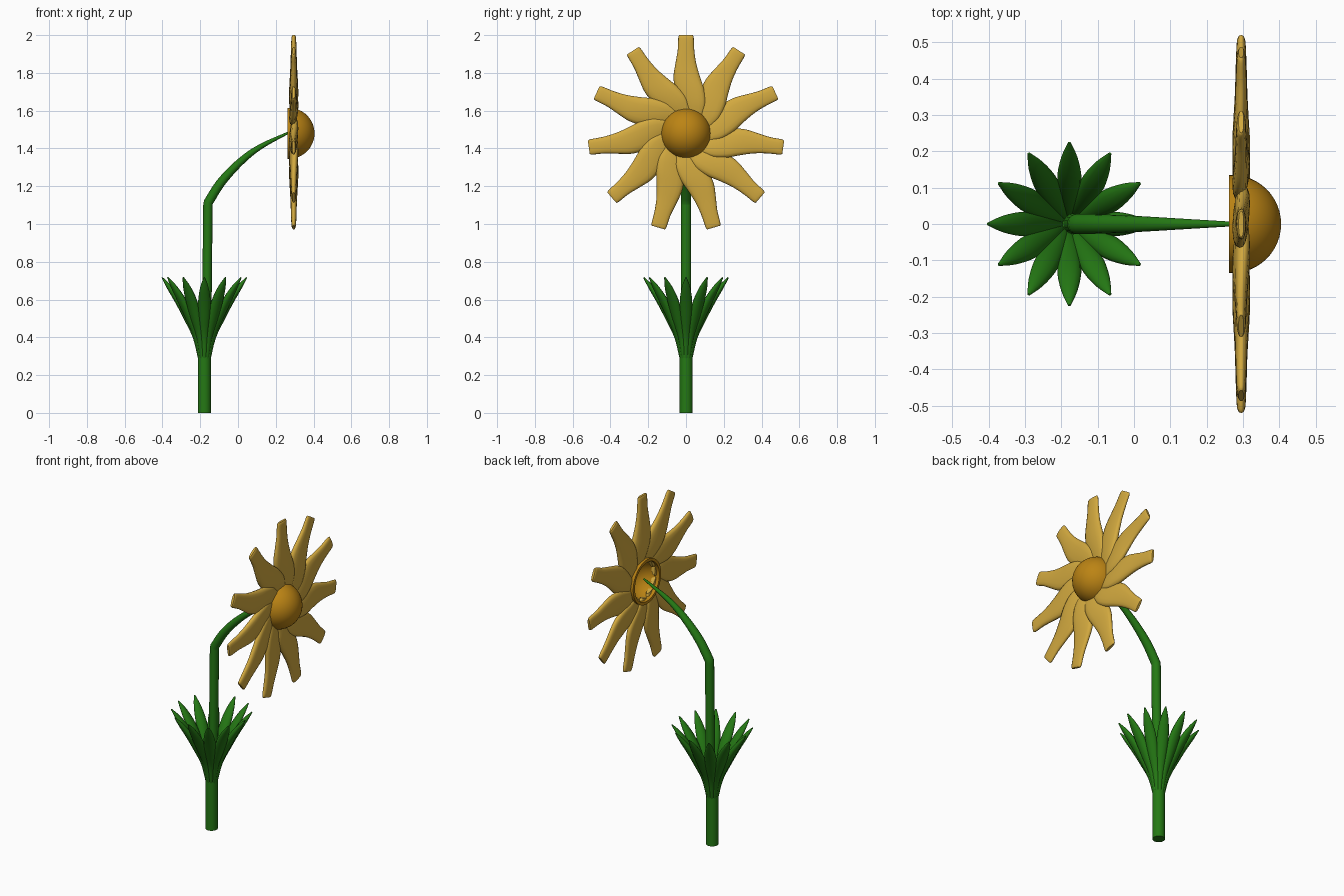
import bpy, bmesh, math
from math import sin, cos, pi, radians
from mathutils import Vector, Matrix

if "Cube" in bpy.data.objects:
    bpy.data.objects.remove(bpy.data.objects["Cube"])


def material(name, rgb):
    m = bpy.data.materials.new(name)
    m.use_nodes = True
    m.diffuse_color = (*rgb, 1)
    m.node_tree.nodes["Principled BSDF"].inputs["Base Color"].default_value = (*rgb, 1)
    return m


GREEN = material("leaf green", (0.018, 0.19, 0.007))
YELLOW = material("petal yellow", (0.65, 0.4, 0.05))
AMBER = material("centre amber", (0.5, 0.23, 0.007))


def finish(name, bm, mat, angle=50):
    bmesh.ops.recalc_face_normals(bm, faces=bm.faces)
    mesh = bpy.data.meshes.new(name)
    bm.to_mesh(mesh)
    bm.free()
    mesh.materials.append(mat)
    ob = bpy.data.objects.new(name, mesh)
    bpy.context.collection.objects.link(ob)
    bpy.ops.object.select_all(action="DESELECT")
    ob.select_set(True)
    bpy.context.view_layer.objects.active = ob
    bpy.ops.object.shade_smooth_by_angle(angle=radians(angle))
    return ob


def loft(bm, stations, sides=16, power=1.0, place=Matrix()):
    """Skin oval sections (centre, wide axis, thin axis); power < 1 makes them boxier."""
    def soft(v):
        return math.copysign(abs(v) ** power, v)
    rings = []
    for centre, wide, thin in stations:
        rings.append([bm.verts.new(place @ (centre + wide * soft(cos(2 * pi * i / sides))
                                            + thin * soft(sin(2 * pi * i / sides))))
                      for i in range(sides)])
    for a, b in zip(rings, rings[1:]):
        for i in range(sides):
            j = (i + 1) % sides
            bm.faces.new((a[i], a[j], b[j], b[i]))
    bm.faces.new(rings[0])
    bm.faces.new(rings[-1])


def smooth_path(keys, steps=4):
    """Catmull-Rom interpolation through tuples of any length."""
    pts = [Vector(k) for k in keys]
    pts = [2 * pts[0] - pts[1]] + pts + [2 * pts[-1] - pts[-2]]
    out = []
    for p, q, r, s in zip(pts, pts[1:], pts[2:], pts[3:]):
        for k in range(steps):
            t = k / steps
            out.append(0.5 * (2 * q + (r - p) * t + (2 * p - 5 * q + 4 * r - s) * t * t
                              + (3 * q - p - 3 * r + s) * t ** 3))
    return out + [pts[-2]]


AXIS = Vector((-0.178, 0, 0))
Y = Vector((0, 1, 0))

# Thick stem base
bm = bmesh.new()
bmesh.ops.create_cone(bm, cap_ends=True, segments=20, radius1=0.035, radius2=0.034, depth=0.34,
                      matrix=Matrix.Translation(AXIS + Vector((0, 0, 0.17))))
finish("stem_base", bm, GREEN)

# Upright stem, then a kink and an arch tapering to the flower: (x, z, radius)
upright = [Vector((-0.168, 0.3, 0.026)), Vector((-0.163, 0.75, 0.025)), Vector((-0.159, 1.1, 0.025))]
arch = smooth_path([(-0.157, 1.115, 0.025), (-0.09, 1.22, 0.024), (0.01, 1.327, 0.02),
                    (0.12, 1.41, 0.014), (0.285, 1.492, 0.005)])
path = upright + arch
stations = []
for i, p in enumerate(path):
    a, b = path[max(i - 1, 0)], path[min(i + 1, len(path) - 1)]
    d = Vector((b.x - a.x, 0, b.y - a.y)).normalized()
    stations.append((Vector((p.x, 0, p.y)), Y * p.z * 1.1, Y.cross(d) * p.z))
bm = bmesh.new()
loft(bm, stations)
finish("stem", bm, GREEN)

# Flaring leaves: (distance out, height, half width, half thickness)
leaf = smooth_path([(0.02, 0.28, 0.012, 0.012), (0.045, 0.4, 0.021, 0.016),
                    (0.088, 0.5, 0.03, 0.02), (0.135, 0.59, 0.033, 0.02),
                    (0.185, 0.665, 0.022, 0.014), (0.224, 0.717, 0.004, 0.003)], 3)
bm = bmesh.new()
for n in range(12):
    turn = Matrix.Translation(AXIS) @ Matrix.Rotation(n * pi / 6, 4, "Z")
    sections = []
    for i, p in enumerate(leaf):
        a, b = leaf[max(i - 1, 0)], leaf[min(i + 1, len(leaf) - 1)]
        d = Vector((b[0] - a[0], 0, b[1] - a[1])).normalized()
        sections.append((Vector((p[0], 0, p[1])), Y * p[2], Y.cross(d) * p[3]))
    loft(bm, sections, 12, 1.0, turn)
finish("leaves", bm, GREEN)

# Petals in a wheel facing +x: (distance out, sideways shift, half width, half thickness, twist)
petal = smooth_path([(0.1, 0.05, 0.04, 0.012, 0.12), (0.16, 0.04, 0.065, 0.02, 0.12),
                     (0.23, 0.02, 0.077, 0.022, 0.1), (0.3, 0.004, 0.07, 0.02, 0.06),
                     (0.37, -0.001, 0.055, 0.017, 0.03), (0.44, 0, 0.044, 0.015, 0),
                     (0.505, 0, 0.041, 0.012, 0), (0.52, 0, 0.036, 0.007, 0)])
HUB = Vector((0.295, 0, 1.48))
bm = bmesh.new()
for n in range(11):
    turn = Matrix.Translation(HUB) @ Matrix.Rotation(n * 2 * pi / 11, 4, "X")
    sections = []
    for r, shift, w, t, twist in petal:
        sections.append((Vector((0, shift, r)), Vector((sin(twist), cos(twist), 0)) * w,
                         Vector((cos(twist), -sin(twist), 0)) * t))
    loft(bm, sections, 16, 0.8, turn)
finish("petals", bm, YELLOW)

# Hollow domed flower centre, open at the back: (radius, x)
outer = [(0.135, 0.262)] + [(0.135 * cos(a), 0.27 + 0.135 * sin(a))
                            for a in (k * pi / 24 for k in range(12))] + [(0, 0.405)]
inner = [(0.118 * cos(a), 0.27 + 0.118 * sin(a)) for a in (k * pi / 16 for k in range(8))]
profile = [(0, 0.388)] + inner[::-1] + [(0.118, 0.262)] + outer
bm = bmesh.new()
verts = [bm.verts.new((x, 0, r)) for r, x in profile]
edges = [bm.edges.new(pair) for pair in zip(verts, verts[1:])]
bmesh.ops.spin(bm, geom=verts + edges, cent=(0, 0, 0), axis=(1, 0, 0), angle=2 * pi,
               steps=40, use_merge=True)
bmesh.ops.remove_doubles(bm, verts=bm.verts, dist=0.0005)
bmesh.ops.translate(bm, verts=bm.verts, vec=(0, 0, HUB.z))
finish("flower_centre", bm, AMBER)
